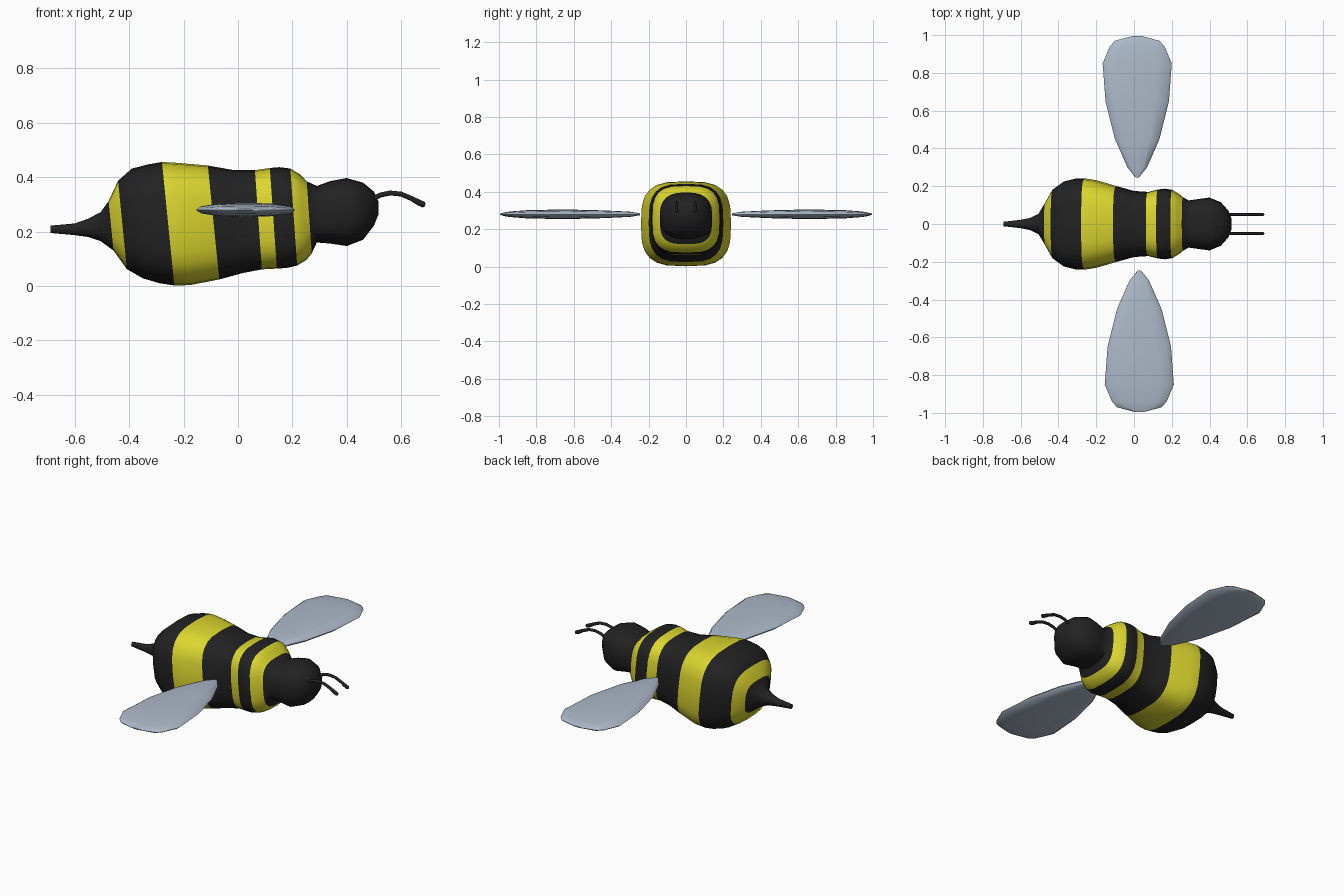
import bpy, bmesh, math
from mathutils import Vector

if "Cube" in bpy.data.objects:
    bpy.data.objects.remove(bpy.data.objects["Cube"])


def material(name, rgb):
    m = bpy.data.materials.new(name)
    m.diffuse_color = (*rgb, 1)
    m.use_nodes = True
    m.node_tree.nodes["Principled BSDF"].inputs["Base Color"].default_value = m.diffuse_color
    return m


BLACK = material("black", (0.016, 0.016, 0.016))
YELLOW = material("yellow", (0.72, 0.68, 0.028))
WING = material("pale blue grey", (0.42, 0.49, 0.59))


def section(n, power):
    """Unit rounded-square outline."""
    pts = []
    for i in range(n):
        a = 2 * math.pi * i / n
        c, s = math.cos(a), math.sin(a)
        pts.append((math.copysign(abs(c) ** (2 / power), c),
                    math.copysign(abs(s) ** (2 / power), s)))
    return pts


def loft(name, rings, mats, bands=None, angle=60):
    """Skin a list of point rings, cap the ends, colour each band."""
    bm = bmesh.new()
    loops = [[bm.verts.new(p) for p in ring] for ring in rings]
    n = len(loops[0])
    for k, (a, b) in enumerate(zip(loops, loops[1:])):
        for i in range(n):
            j = (i + 1) % n
            f = bm.faces.new((a[i], a[j], b[j], b[i]))
            f.material_index = bands[k] if bands else 0
    bm.faces.new(loops[0])
    bm.faces.new(loops[-1])
    bmesh.ops.recalc_face_normals(bm, faces=bm.faces)
    me = bpy.data.meshes.new(name)
    bm.to_mesh(me)
    bm.free()
    for m in mats:
        me.materials.append(m)
    ob = bpy.data.objects.new(name, me)
    bpy.context.collection.objects.link(ob)
    bpy.ops.object.select_all(action='DESELECT')
    ob.select_set(True)
    bpy.context.view_layer.objects.active = ob
    bpy.ops.object.shade_smooth_by_angle(angle=math.radians(angle))
    return ob


# Body with stinger and head: x, bottom, top, half width
profile = [
    (-.69, .195, .222, .012), (-.60, .187, .230, .022), (-.55, .180, .248, .032),
    (-.505, .165, .272, .055), (-.467, .130, .312, .115), (-.425, .062, .387, .185),
    (-.37, .028, .432, .225), (-.31, .010, .447, .240), (-.257, .002, .456, .241),
    (-.20, .003, .453, .232), (-.09, .024, .443, .200), (0, .048, .427, .175),
    (.075, .061, .426, .170), (.13, .064, .434, .183), (.165, .066, .437, .187),
    (.205, .075, .432, .180), (.24, .095, .410, .158), (.262, .120, .385, .140),
    (.29, .160, .368, .125), (.34, .156, .386, .132), (.40, .147, .397, .140),
    (.46, .170, .380, .115), (.50, .222, .347, .070), (.516, .262, .312, .030)]
# Yellow stripes along the body
stripes = [(-.467, -.425), (-.257, -.09), (.075, .13), (.205, .262)]

rings = []
for x, lo, hi, w in profile:
    lean = 0.1 if -.48 < x < 0.01 else 0.07 if 0 < x < .28 else 0
    power = 2 if x < -.5 else 2.6 if x > .28 else 3.2
    zc, h = (lo + hi) / 2, (hi - lo) / 2
    rings.append([(x - lean * h * v, w * u, zc + h * v) for u, v in section(24, power)])
mids = [(a[0] + b[0]) / 2 for a, b in zip(profile, profile[1:])]
bands = [int(any(s < m < e for s, e in stripes)) for m in mids]
loft("striped_body", rings, [BLACK, YELLOW], bands)

# Wings: distance out, half width, half thickness
wing = [(.245, .008, .005), (.30, .052, .014), (.45, .118, .021), (.65, .168, .026),
        (.85, .183, .022), (.94, .145, .015), (.97, .118, .010), (.995, .025, .003)]
for side, name in ((1, "left_wing"), (-1, "right_wing")):
    cx = .017 if side > 0 else .028
    loft(name, [[(cx + w * u, side * y, .28 + t * v) for u, v in section(12, 2.6)]
                for y, w, t in wing], [WING], angle=40)

# Antennae: x, z, radius
path = [(.49, .318, .009), (.525, .335, .009), (.56, .342, .009), (.60, .338, .009),
        (.64, .321, .009), (.665, .307, .011), (.683, .299, .011), (.688, .297, .006)]
for side, name in ((1, "left_antenna"), (-1, "right_antenna")):
    rings = []
    for i, (x, z, r) in enumerate(path):
        a, b = path[max(i - 1, 0)], path[min(i + 1, len(path) - 1)]
        d = Vector((b[0] - a[0], 0, b[1] - a[1])).normalized()
        up = Vector((-d.z, 0, d.x))
        rings.append([Vector((x, side * .05, z)) + up * r * v + Vector((0, .8 * r * u, 0))
                      for u, v in section(8, 2)])
    loft(name, rings, [BLACK])
